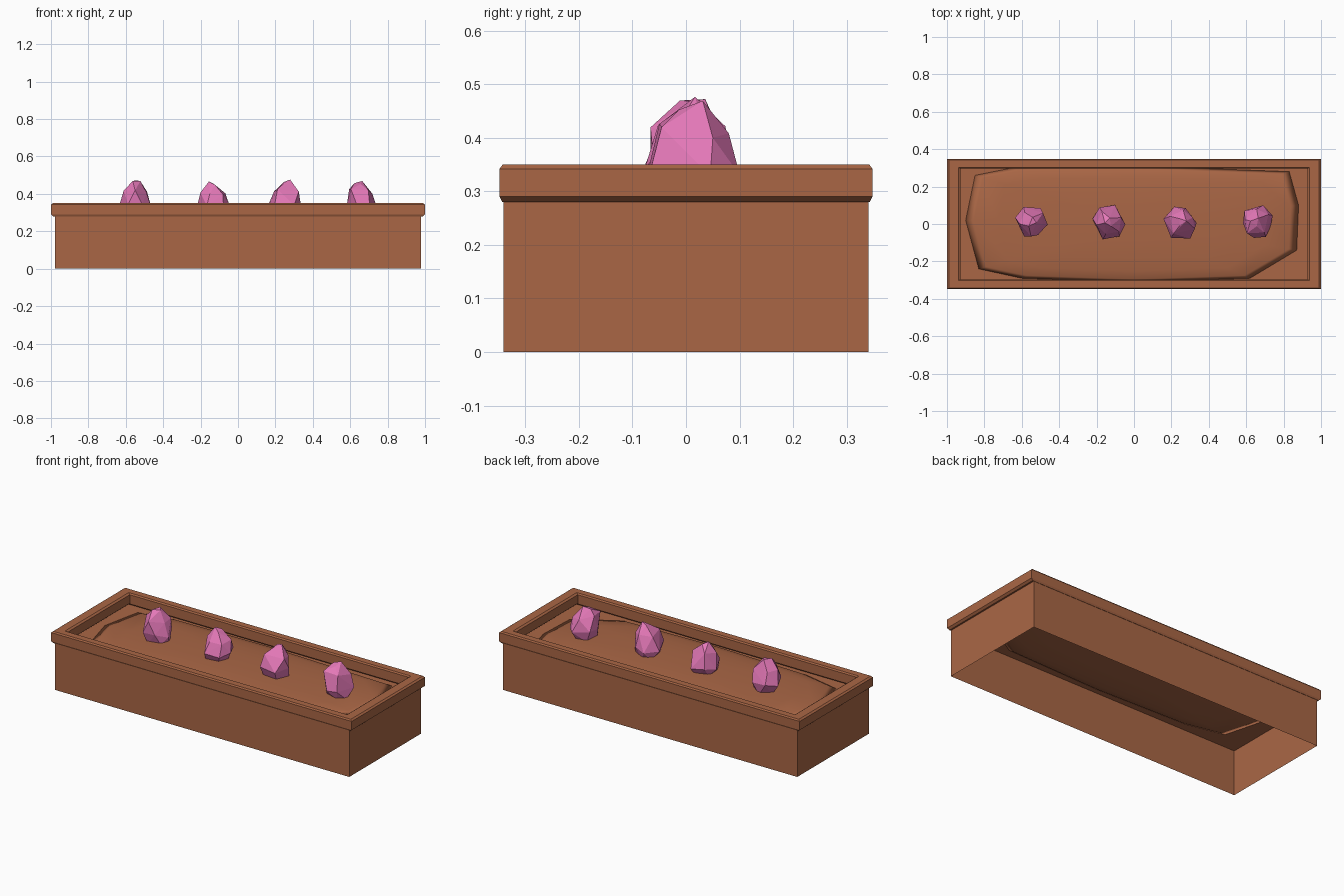
import bpy, bmesh, math, random

cube = bpy.data.objects.get("Cube")
if cube:
    bpy.data.objects.remove(cube, do_unlink=True)


def material(name, rgb):
    m = bpy.data.materials.new(name)
    m.use_nodes = True
    m.diffuse_color = (*rgb, 1)
    m.node_tree.nodes["Principled BSDF"].inputs["Base Color"].default_value = (*rgb, 1)
    return m


brown = material("warm brown", (0.4, 0.134, 0.06))
pink = material("crystal pink", (0.78, 0.19, 0.48))


def add_object(name, bm, mat, smooth=False):
    bmesh.ops.recalc_face_normals(bm, faces=bm.faces[:])
    mesh = bpy.data.meshes.new(name)
    bm.to_mesh(mesh)
    bm.free()
    mesh.materials.append(mat)
    for p in mesh.polygons:
        p.use_smooth = smooth
    ob = bpy.data.objects.new(name, mesh)
    bpy.context.collection.objects.link(ob)


def bridge(bm, a, b):
    for i in range(len(a)):
        j = (i + 1) % len(a)
        bm.faces.new((a[i], a[j], b[j], b[i]))


def rect_loops(name, profile, closed):
    """Join rectangles given as (half width, half depth, height)."""
    bm = bmesh.new()
    loops = [[bm.verts.new((sx * x, sy * y, z))
              for sx, sy in ((-1, -1), (1, -1), (1, 1), (-1, 1))]
             for x, y, z in profile]
    for a, b in zip(loops, loops[1:]):
        bridge(bm, a, b)
    if closed:
        bridge(bm, loops[-1], loops[0])
    add_object(name, bm, brown)


# Box open at the bottom
rect_loops("box_walls", [(0.979, 0.341, 0), (0.979, 0.341, 0.285)], False)

# Chamfered frame round the top
rect_loops("rim", [
    (0.988, 0.343, 0.28), (1.0, 0.348, 0.29), (1.0, 0.348, 0.342), (0.99, 0.342, 0.35),
    (0.939, 0.303, 0.35), (0.928, 0.297, 0.342), (0.928, 0.297, 0.29), (0.939, 0.303, 0.28),
], True)

# Flat soil bed
bm = bmesh.new()
bm.faces.new([bm.verts.new((0.979 * x, 0.341 * y, 0.27))
              for x, y in ((-1, -1), (1, -1), (1, 1), (-1, 1))])
add_object("soil_bed", bm, brown)

# Flattened smooth lump of soil, half sunk in the bed
outline = [(-0.9, 0.02), (-0.83, -0.24), (-0.6, -0.29), (0, -0.31), (0.62, -0.29),
           (0.87, -0.14), (0.88, 0.1), (0.83, 0.28), (0, 0.31), (-0.65, 0.3), (-0.85, 0.26)]
bm = bmesh.new()
rings = []
for k in range(-4, 5):
    angle = k * math.pi / 10
    s = math.cos(angle)
    rings.append([bm.verts.new((x * s, y * s, 0.27 + 0.03 * math.sin(angle)))
                  for x, y in outline])
for a, b in zip(rings, rings[1:]):
    bridge(bm, a, b)
bm.faces.new(rings[0])
bm.faces.new(rings[-1])
add_object("soil_mound", bm, brown, True)


# Faceted crystals: hulls of jittered rings tapering to a blunt top
def crystal(name, x, lean, top, seed):
    rnd = random.Random(seed)
    base = 0.275
    bm = bmesh.new()
    for count, radius, t in ((5, 0.068, 0), (6, 0.09, 0.33), (5, 0.07, 0.72), (3, 0.025, 0.97)):
        turn = rnd.uniform(0, math.tau)
        for i in range(count):
            a = turn + math.tau * (i + rnd.uniform(-0.25, 0.25)) / count
            r = radius * rnd.uniform(0.82, 1.12)
            h = base + (top - base) * min(1, max(0, t + rnd.uniform(-0.09, 0.06)))
            bm.verts.new((x + lean * t + r * math.cos(a), 0.01 + r * math.sin(a), h))
    hull = bmesh.ops.convex_hull(bm, input=bm.verts[:])
    loose = {g for g in hull["geom_interior"] + hull["geom_unused"]
             if isinstance(g, bmesh.types.BMVert)}
    bmesh.ops.delete(bm, geom=list(loose), context='VERTS')
    add_object(name, bm, pink)


for i, (x, lean, top) in enumerate(((-0.54, -0.01, 0.472), (-0.138, 0.005, 0.466),
                                    (0.25, 0.01, 0.478), (0.665, -0.018, 0.472))):
    crystal(f"crystal_{i + 1}", x, lean, top, i + 3)
